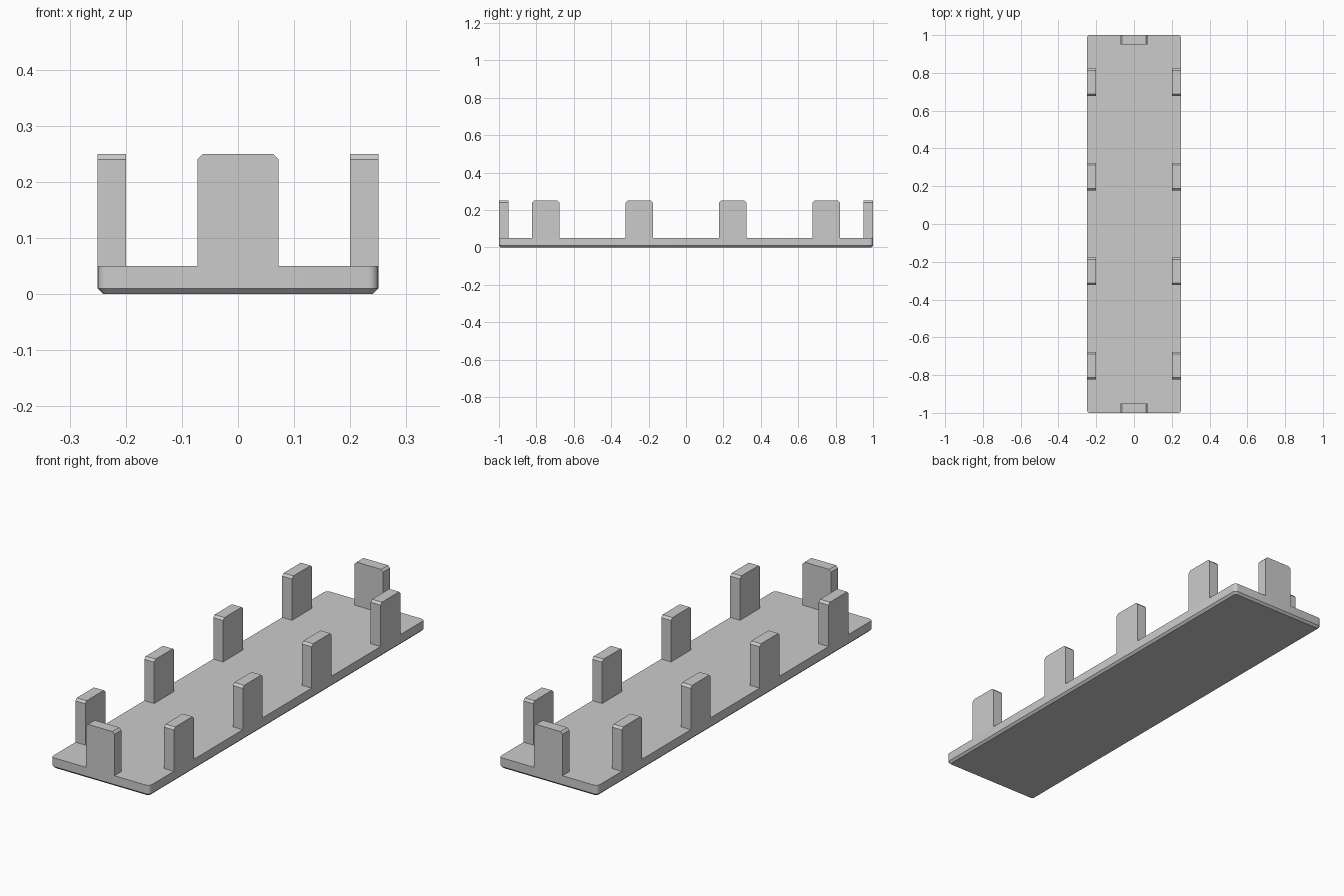
import bpy, bmesh, math
from mathutils import Matrix

cube = bpy.data.objects.get("Cube")
if cube:
    bpy.data.objects.remove(cube, do_unlink=True)

LENGTH, WIDTH, BASE_H, TOP = 2.0, 0.5, 0.05, 0.25
RADIUS, CHAMFER = 0.018, 0.01
TAB_W, TAB_T = 0.145, 0.05

grey = bpy.data.materials.new("plain_grey")
grey.use_nodes = True
GREY = (0.6, 0.6, 0.6, 1.0)
grey.diffuse_color = GREY
grey.node_tree.nodes["Principled BSDF"].inputs["Base Color"].default_value = GREY


def finish(name, bm):
    bmesh.ops.recalc_face_normals(bm, faces=bm.faces)
    mesh = bpy.data.meshes.new(name)
    bm.to_mesh(mesh)
    bm.free()
    mesh.materials.append(grey)
    ob = bpy.data.objects.new(name, mesh)
    bpy.context.collection.objects.link(ob)
    return ob


def loft(bm, rings):
    """Skin a stack of equal-length point rings and cap both ends."""
    loops = [[bm.verts.new(p) for p in ring] for ring in rings]
    n = len(loops[0])
    for a, b in zip(loops, loops[1:]):
        for i in range(n):
            j = (i + 1) % n
            bm.faces.new((a[i], a[j], b[j], b[i]))
    bm.faces.new(loops[0])
    bm.faces.new(loops[-1])


def rounded_ring(inset, z, steps=6):
    """Rounded rectangle outline; the corner centres stay fixed."""
    r = RADIUS - inset
    cx, cy = WIDTH / 2 - RADIUS, LENGTH / 2 - RADIUS
    ring = []
    for q, (sx, sy) in enumerate(((1, 1), (-1, 1), (-1, -1), (1, -1))):
        for k in range(steps + 1):
            a = (q + k / steps) * math.pi / 2
            ring.append((sx * cx + r * math.cos(a), sy * cy + r * math.sin(a), z))
    return ring


# Base plate with rounded corners and a chamfered lower rim
bm = bmesh.new()
loft(bm, [rounded_ring(CHAMFER, 0), rounded_ring(0, CHAMFER), rounded_ring(0, BASE_H)])
base = finish("base_plate", bm)
bpy.ops.object.select_all(action="DESELECT")
base.select_set(True)
bpy.context.view_layer.objects.active = base
bpy.ops.object.shade_smooth_by_angle(angle=math.radians(30))


# Upright tab with clipped top corners, outer face flush with the plate edge
def tab(name, along, edge, turn):
    h, c = TAB_W / 2, CHAMFER
    outline = [(-h, BASE_H), (h, BASE_H), (h, TOP - c), (h - c, TOP),
               (-h + c, TOP), (-h, TOP - c)]
    bm = bmesh.new()
    loft(bm, [[(x, along + y, z) for y, z in outline] for x in (edge - TAB_T, edge)])
    bmesh.ops.transform(bm, matrix=Matrix.Rotation(turn, 4, "Z"), verts=bm.verts)
    finish(name, bm)


# Four tabs on each long side
for i in range(4):
    y = -0.75 + 0.5 * i
    tab(f"left_tab_{i + 1}", y, WIDTH / 2, 0)
    tab(f"right_tab_{i + 1}", -y, WIDTH / 2, math.pi)

# One tab at each end
tab("back_tab", 0, LENGTH / 2, math.pi / 2)
tab("front_tab", 0, LENGTH / 2, -math.pi / 2)
